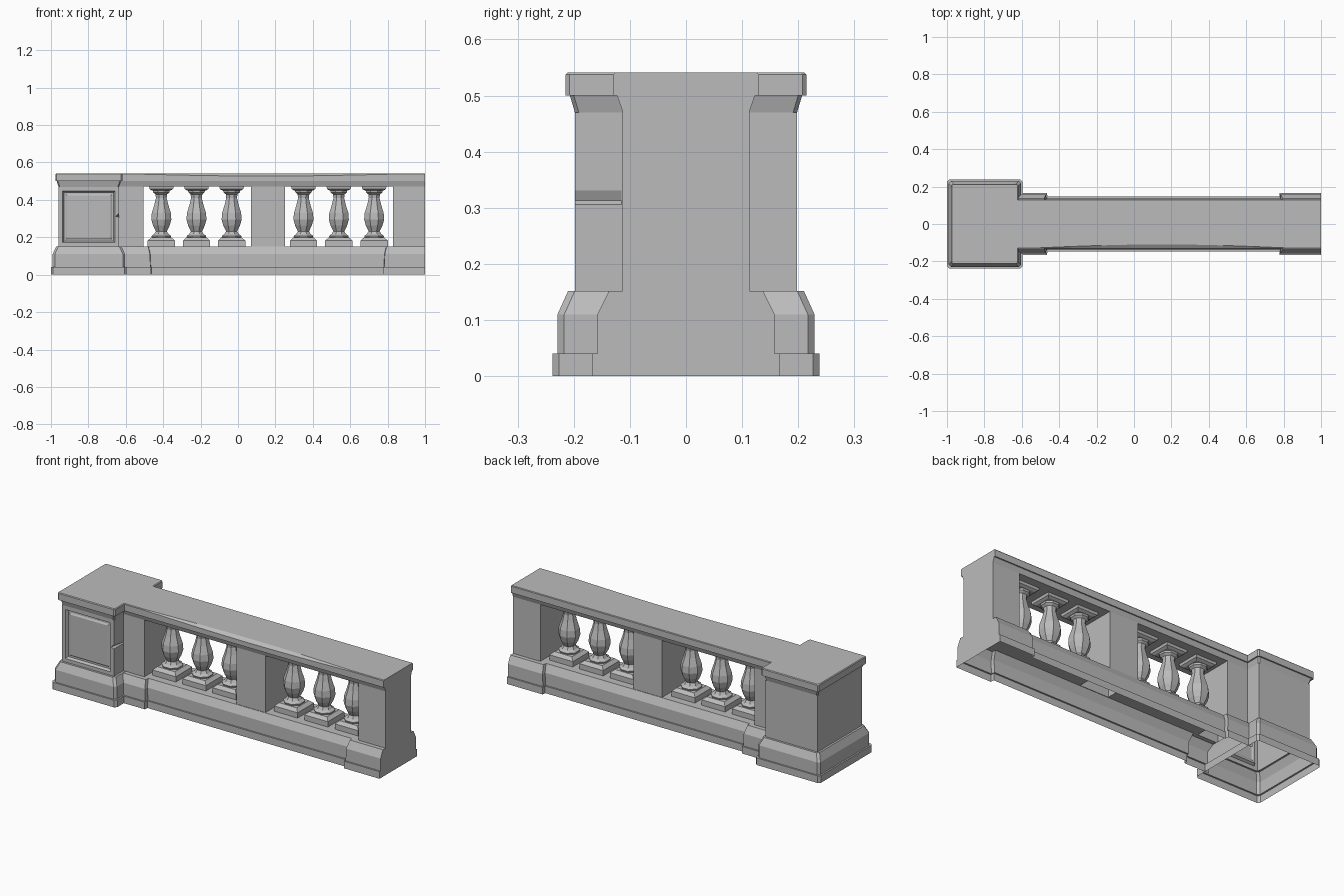
import bpy, bmesh, math
from mathutils import Vector

cube = bpy.data.objects.get("Cube")
if cube:
    bpy.data.objects.remove(cube, do_unlink=True)

stone = bpy.data.materials.new("grey_stone")
stone.use_nodes = True
colour = (0.5, 0.5, 0.5, 1)
stone.diffuse_color = colour
stone.node_tree.nodes["Principled BSDF"].inputs["Base Color"].default_value = colour


def finish(name, bm, recalc=True):
    if recalc:
        bmesh.ops.recalc_face_normals(bm, faces=bm.faces)
    mesh = bpy.data.meshes.new(name)
    bm.to_mesh(mesh)
    bm.free()
    mesh.materials.append(stone)
    obj = bpy.data.objects.new(name, mesh)
    bpy.context.collection.objects.link(obj)
    return obj


def loft(name, rings, closed=True, cap_start=False, cap_end=False, skip=None):
    """Skin a list of point rings; skip(i, j) leaves a face out."""
    bm = bmesh.new()
    rows = [[bm.verts.new(p) for p in ring] for ring in rings]
    count = len(rows[0])
    for i in range(len(rows) - 1):
        for j in range(count if closed else count - 1):
            if skip and skip(i, j):
                continue
            k = (j + 1) % count
            bm.faces.new((rows[i][j], rows[i][k], rows[i + 1][k], rows[i + 1][j]))
    if cap_start:
        bm.faces.new(rows[0])
    if cap_end:
        bm.faces.new(rows[-1])
    return finish(name, bm)


def rect_ring(cx, hx, hy, z, cut=0.0):
    """Rectangle at height z, with its corners cut when asked."""
    pts = []
    for sx, sy, flip in ((1, 1, 0), (-1, 1, 1), (-1, -1, 0), (1, -1, 1)):
        pair = [(cx + sx * hx, sy * (hy - cut), z), (cx + sx * (hx - cut), sy * hy, z)]
        if not cut:
            pair = pair[:1]
        pts += pair[::-1] if flip else pair
    return pts


# Pillar: square plinth, panelled body and cap
PX, HX, HY = -0.7975, 0.1625, 0.198


def pillar_rings(profile, cut):
    return [rect_ring(PX, HX + o, HY + o, z, cut) for o, z in profile]


loft("pillar_base", pillar_rings([(0.04, 0), (0.04, 0.04), (0.031, 0.04), (0.031, 0.11),
                                  (0.012, 0.152), (0, 0.152)], 0.012))
loft("pillar_cap", pillar_rings([(0, 0.47), (0.009, 0.5), (0.017, 0.5), (0.017, 0.537),
                                 (0.013, 0.541)], 0.007), cap_end=True)

bm = bmesh.new()
bmesh.ops.create_cube(bm, size=1)
for v in bm.verts:
    v.co = Vector((PX + v.co.x * 2 * HX, v.co.y * 2 * HY, 0.31 + v.co.z * 0.32))
front = [f for f in bm.faces if f.normal.y < -0.9]
# Recessed front panel with a stepped frame
for width, depth in ((0.022, 0), (0.008, -0.014), (0.008, 0), (0.009, 0.006)):
    bmesh.ops.inset_region(bm, faces=front, thickness=width, depth=depth, use_even_offset=True)
bmesh.ops.delete(bm, geom=[f for f in bm.faces if abs(f.normal.z) > 0.9 and abs(f.calc_center_median().z - 0.31) > 0.155],
                 context='FACES_ONLY')
# Chip broken out of the front edge
for co, no in (((0, 0, 0.306), (0, 0, 1)), ((0, 0, 0.313), (0, 0, 1)), ((0, 0, 0.331), (0, 0, 1)),
               ((0, -0.115, 0), (0, 1, 0))):
    bmesh.ops.bisect_plane(bm, geom=bm.verts[:] + bm.edges[:] + bm.faces[:], plane_co=co, plane_no=no)
chip = Vector((PX + HX, -HY, 0.313))
for v in bm.verts:
    if (v.co - chip).length < 0.002:
        v.co.x -= 0.018
finish("pillar_body", bm, recalc=False)

# Long base: hollow below, wider next to the pillar and at the far end
WALL = 0.113


def base_ring(x, w, slant):
    half = [(w, 0, 0), (w, 0.04, 0), (w - 0.009, 0.04, 0.2), (w - 0.009, 0.11, 0.4),
            (w - 0.03, 0.152, 1), (WALL, 0.152, 1)]
    side = [(x + slant * s, -y, z) for y, z, s in half]
    return side + [(px, -y, z) for px, y, z in reversed(side)]


WIDE, MID = 0.167, 0.146
sections = [(-0.62, WIDE, 0), (-0.505, WIDE, 0), (-0.465, WIDE, -0.015), (-0.463, MID, -0.015),
            (0.07, MID, 0), (0.25, MID, 0), (0.777, MID, 0.015), (0.779, WIDE, 0.015),
            (0.83, WIDE, 0), (1.0, WIDE, 0)]
loft("long_base", [base_ring(*s) for s in sections], closed=False, cap_end=True,
     skip=lambda i, j: j == 5 and i in (0, 4, 8))

# Square posts between the openings
for name, x0, x1 in (("pillar_side_post", -0.66, -0.505), ("middle_post", 0.07, 0.25), ("end_post", 0.83, 1.0)):
    loft(name, [rect_ring((x0 + x1) / 2, (x1 - x0) / 2, WALL, z) for z in (0.152, 0.472)])


# Handrail with a worn front edge
def rail_ring(x):
    wear = 0.0
    if -0.5 < x < 0.8:
        wear = math.sin(math.pi * (x + 0.5) / 1.3)
    return [(x, y, z) for y, z in (
        (-WALL, 0.472), (-0.123, 0.5), (-0.13, 0.5), (-0.13, 0.537 - 0.01 * wear),
        (-0.127 + 0.018 * wear, 0.541), (0.127, 0.541), (0.13, 0.537), (0.13, 0.5),
        (0.123, 0.5), (WALL, 0.472))]


rail_x = [-0.66] + [-0.5 + 1.3 * i / 8 for i in range(9)] + [1.0]
loft("handrail", [rail_ring(x) for x in rail_x], cap_start=True, cap_end=True)

# Balusters: square foot, turned eight-sided shaft, square head
shaft = [(0.053, 0.195), (0.057, 0.207), (0.042, 0.217), (0.032, 0.232), (0.048, 0.262), (0.058, 0.295),
         (0.055, 0.33), (0.04, 0.375), (0.031, 0.41), (0.034, 0.43), (0.047, 0.44), (0.05, 0.455)]
foot = [(0.073, 0.152), (0.073, 0.182), (0.055, 0.198)]
head = [(0.05, 0.45), (0.063, 0.458), (0.066, 0.473)]
for n, x in enumerate((-0.41, -0.222, -0.034, 0.35, 0.539, 0.728), 1):
    loft(f"baluster_foot_{n}", [rect_ring(x, r, r, z) for r, z in foot], cap_end=True)
    loft(f"baluster_head_{n}", [rect_ring(x, r, r, z) for r, z in head], cap_start=True)
    loft(f"baluster_shaft_{n}", [[(x + r * math.cos(a), r * math.sin(a), z)
                                  for a in [math.pi * (k + 0.5) / 4 for k in range(8)]]
                                 for r, z in shaft])
